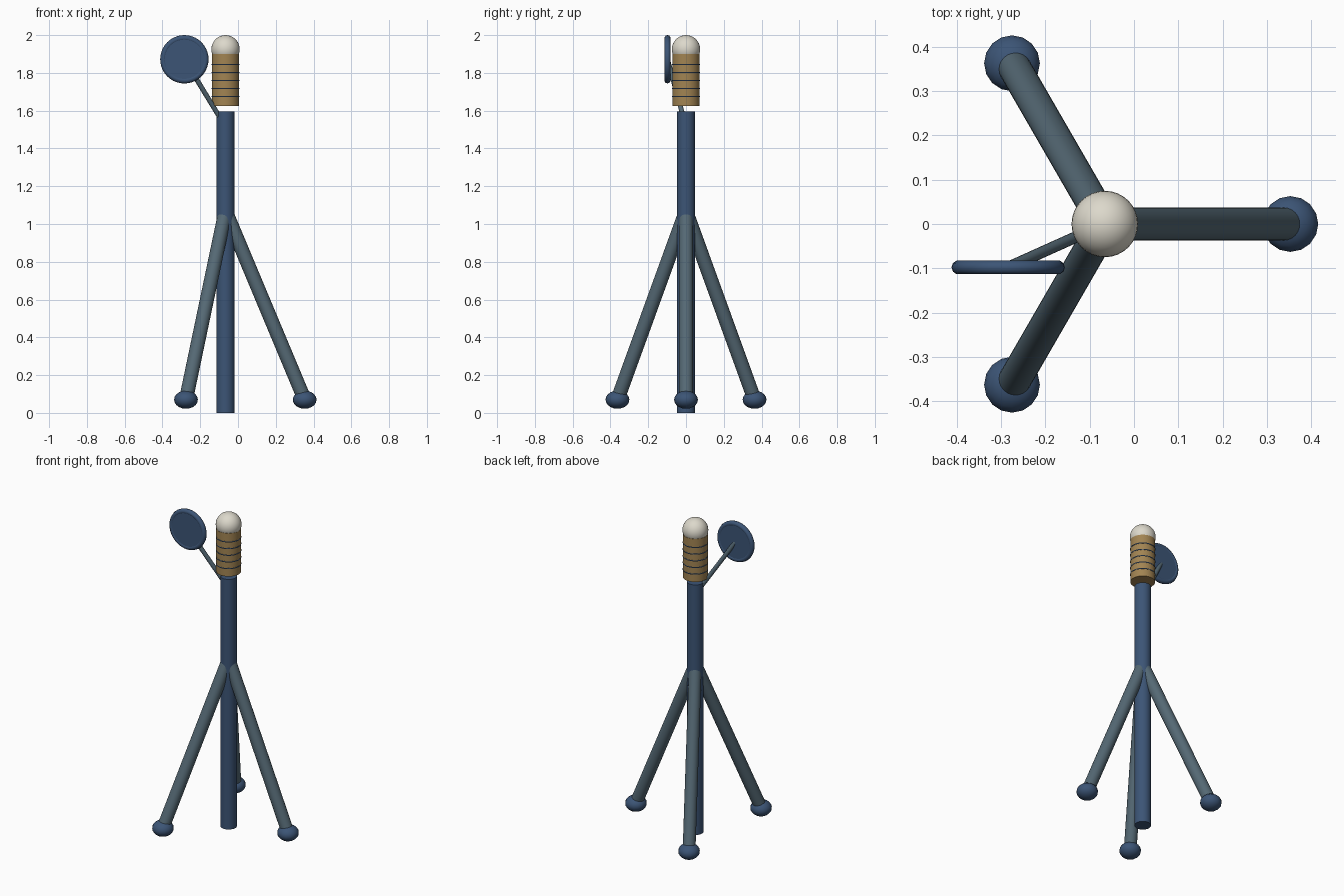
import bpy, math
from mathutils import Vector

if "Cube" in bpy.data.objects:
    bpy.data.objects.remove(bpy.data.objects["Cube"])

AX = -0.066  # x of the pole axis


def material(name, rgb):
    m = bpy.data.materials.new(name)
    m.diffuse_color = (*rgb, 1)
    m.use_nodes = True
    m.node_tree.nodes["Principled BSDF"].inputs["Base Color"].default_value = m.diffuse_color
    return m


BLUE = material("dark_blue", (0.045, 0.09, 0.18))
STEEL = material("steel_grey", (0.09, 0.14, 0.175))
TAN = material("tan", (0.36, 0.23, 0.085))
CREAM = material("cream", (0.72, 0.69, 0.6))


def finish(name, mat):
    ob = bpy.context.object
    ob.name = name
    ob.data.materials.append(mat)
    bpy.ops.object.shade_smooth_by_angle(angle=math.radians(40))
    return ob


def rod(name, a, b, r, mat, sides=24):
    a, b = Vector(a), Vector(b)
    d = b - a
    bpy.ops.mesh.primitive_cylinder_add(
        vertices=sides, radius=r, depth=d.length, location=(a + b) / 2,
        rotation=d.to_track_quat('Z', 'Y').to_euler())
    return finish(name, mat)


def ball(name, loc, scale, mat, seg, rings):
    bpy.ops.mesh.primitive_uv_sphere_add(segments=seg, ring_count=rings, radius=1, location=loc)
    bpy.context.object.scale = scale
    bpy.ops.object.transform_apply(location=False, rotation=False, scale=True)
    return finish(name, mat)


def ring(name, loc, major, minor, mat, rot=(0, 0, 0), seg=32, mseg=10):
    bpy.ops.mesh.primitive_torus_add(
        major_segments=seg, minor_segments=mseg, major_radius=major,
        minor_radius=minor, location=loc, rotation=rot)
    return finish(name, mat)


# Central pole
rod("pole", (AX, 0, 0), (AX, 0, 1.595), 0.048, BLUE)

# Three splayed legs with flattened ball feet
for i in range(3):
    a = math.radians(120 * i)
    foot = (AX + 0.419 * math.cos(a), 0.419 * math.sin(a), 0.07)
    rod(f"leg_{i + 1}", (AX, 0, 1.07), foot, 0.037, STEEL)
    ball(f"foot_{i + 1}", foot, (0.063, 0.063, 0.048), BLUE, 16, 10)

# Microphone body, grooves and rounded head
rod("microphone_body", (AX, 0, 1.625), (AX, 0, 1.9), 0.072, TAN, 32)
for i in range(5):
    ring(f"body_ring_{i + 1}", (AX, 0, 1.675 + 0.0425 * i), 0.07, 0.004, BLUE, mseg=8)
ball("microphone_head", (AX, 0, 1.925), (0.075, 0.075, 0.075), CREAM, 32, 16)

# Pop filter on a slanted arm
C = Vector((-0.284, -0.098, 1.872))
rod("filter_arm", (AX, 0, 1.515), C, 0.013, STEEL, 16)
ring("filter_rim", C, 0.112, 0.016, BLUE, (math.pi / 2, 0, 0), 40)
rod("filter_screen", C + Vector((0, 0.013, 0)), C - Vector((0, 0.013, 0)), 0.108, BLUE, 40)
